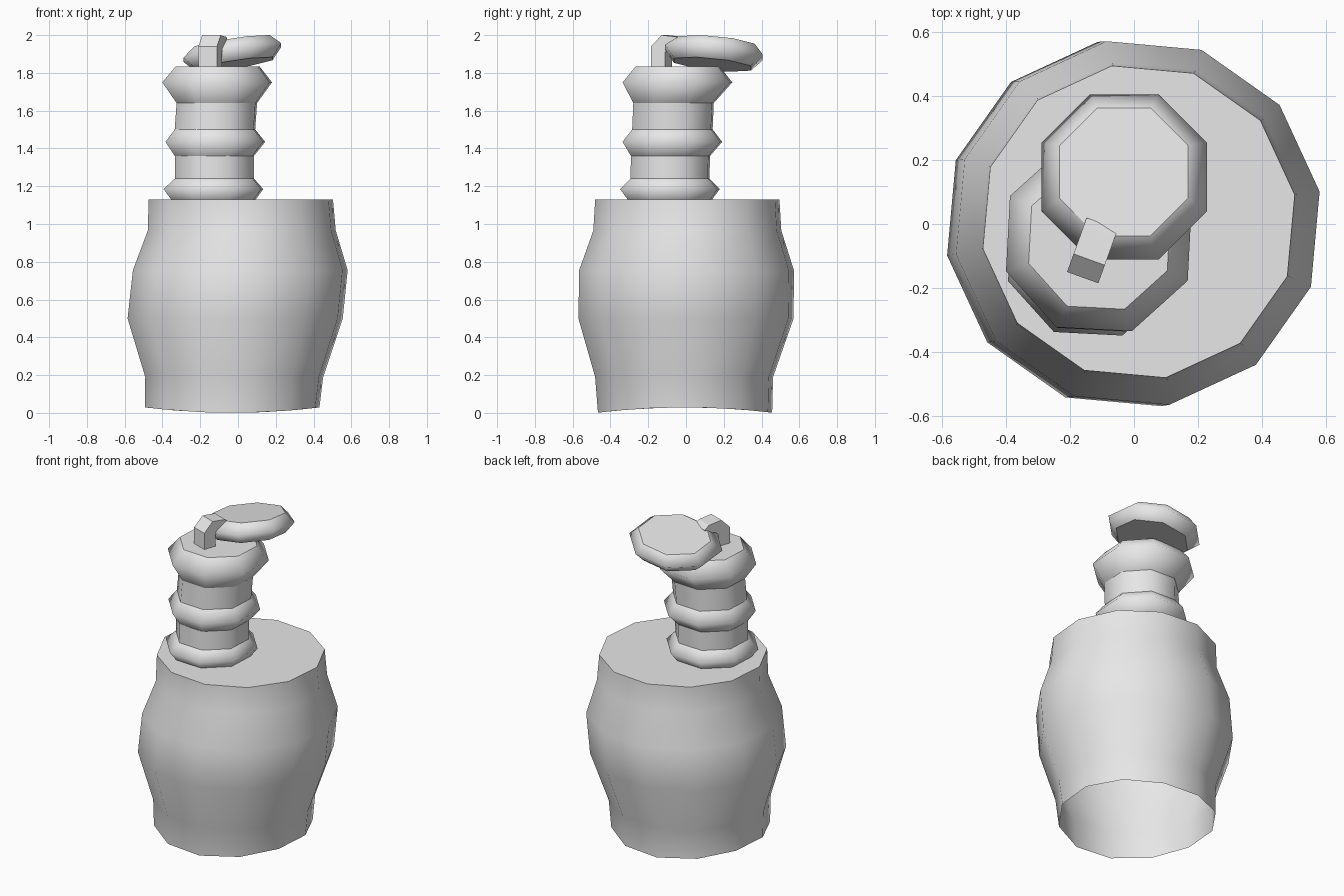
import bpy, bmesh, math
from mathutils import Vector

old = bpy.data.objects.get("Cube")
if old:
    bpy.data.objects.remove(old)

grey = bpy.data.materials.new("plain_grey")
grey.use_nodes = True
grey.diffuse_color = (0.8, 0.8, 0.8, 1)
grey.node_tree.nodes["Principled BSDF"].inputs["Base Color"].default_value = (0.8, 0.8, 0.8, 1)


def finish(name, bm):
    mesh = bpy.data.meshes.new(name)
    bm.to_mesh(mesh)
    bm.free()
    mesh.materials.append(grey)
    obj = bpy.data.objects.new(name, mesh)
    bpy.context.collection.objects.link(obj)
    return obj


def loft(name, sides, turn, rings, tilt=(0, 0), caps=(True, True), sharp=(), sag=0):
    """Skin rings of (x, y, z, radius), listed bottom to top, with smooth walls."""
    bm = bmesh.new()
    loops = []
    for i, (cx, cy, cz, r) in enumerate(rings):
        loop = []
        for k in range(sides):
            a = math.radians(turn) + math.tau * k / sides
            dx, dy = r * math.cos(a), r * math.sin(a)
            z = cz + tilt[0] * dx + tilt[1] * dy
            if i == 0:
                z += sag * math.cos(a) ** 2
            loop.append(bm.verts.new((cx + dx, cy + dy, z)))
        loops.append(loop)
    for lo, hi in zip(loops, loops[1:]):
        for k in range(sides):
            n = (k + 1) % sides
            bm.faces.new((lo[k], lo[n], hi[n], hi[k])).smooth = True
    if caps[0]:
        bm.faces.new(loops[0][::-1])
    if caps[1]:
        bm.faces.new(loops[-1])
    for i in set(sharp) | {0, len(rings) - 1}:
        for k in range(sides):
            bm.edges.get((loops[i][k], loops[i][(k + 1) % sides])).smooth = False
    return finish(name, bm)


# Barrel body, open underneath with a slightly wavy rim
loft("body", 12, 9.8, [
    (-0.03, -0.005, 0.0, 0.468),
    (-0.02, -0.01, 0.19, 0.478),
    (-0.015, 0.0, 0.50, 0.578),
    (0.012, 0.003, 0.755, 0.577),
    (0.02, 0.007, 0.965, 0.505),
    (0.015, 0.007, 1.13, 0.495),
], caps=(False, True), sag=0.03)

# Neck with three bulging collars
loft("neck", 8, 19.5, [
    (-0.13, -0.085, 1.12, 0.23),
    (-0.13, -0.085, 1.185, 0.28),
    (-0.125, -0.085, 1.24, 0.222),
    (-0.125, -0.082, 1.36, 0.222),
    (-0.12, -0.072, 1.435, 0.28),
    (-0.122, -0.072, 1.50, 0.226),
    (-0.112, -0.066, 1.64, 0.226),
    (-0.11, -0.045, 1.75, 0.308),
    (-0.108, -0.045, 1.835, 0.235),
], sharp=(2, 3, 5, 6))

# Tilted lid
loft("lid", 8, 22.5, [
    (-0.02, 0.14, 1.845, 0.22),
    (-0.03, 0.147, 1.908, 0.28),
    (-0.032, 0.163, 1.962, 0.217),
], tilt=(0.15, -0.1))

# Bent hinge bar: side profile (along, height) swept across its width
profile = [(-0.09, 1.82), (-0.09, 1.94), (-0.03, 2.0), (0.06, 1.99), (0.09, 1.965),
           (0.075, 1.93), (0.02, 1.935), (-0.01, 1.91), (-0.01, 1.82)]
along, across = Vector((0.34, 0.94, 0)), Vector((0.94, -0.34, 0))
bm = bmesh.new()
ends = []
for side in (-0.052, 0.052):
    ends.append([bm.verts.new(Vector((-0.13, -0.083, z)) + along * s + across * side)
                 for s, z in profile])
bm.faces.new(ends[0])
bm.faces.new(ends[1])
for k in range(len(profile)):
    n = (k + 1) % len(profile)
    bm.faces.new((ends[0][k], ends[0][n], ends[1][n], ends[1][k]))
bmesh.ops.recalc_face_normals(bm, faces=bm.faces)
finish("hinge", bm)
